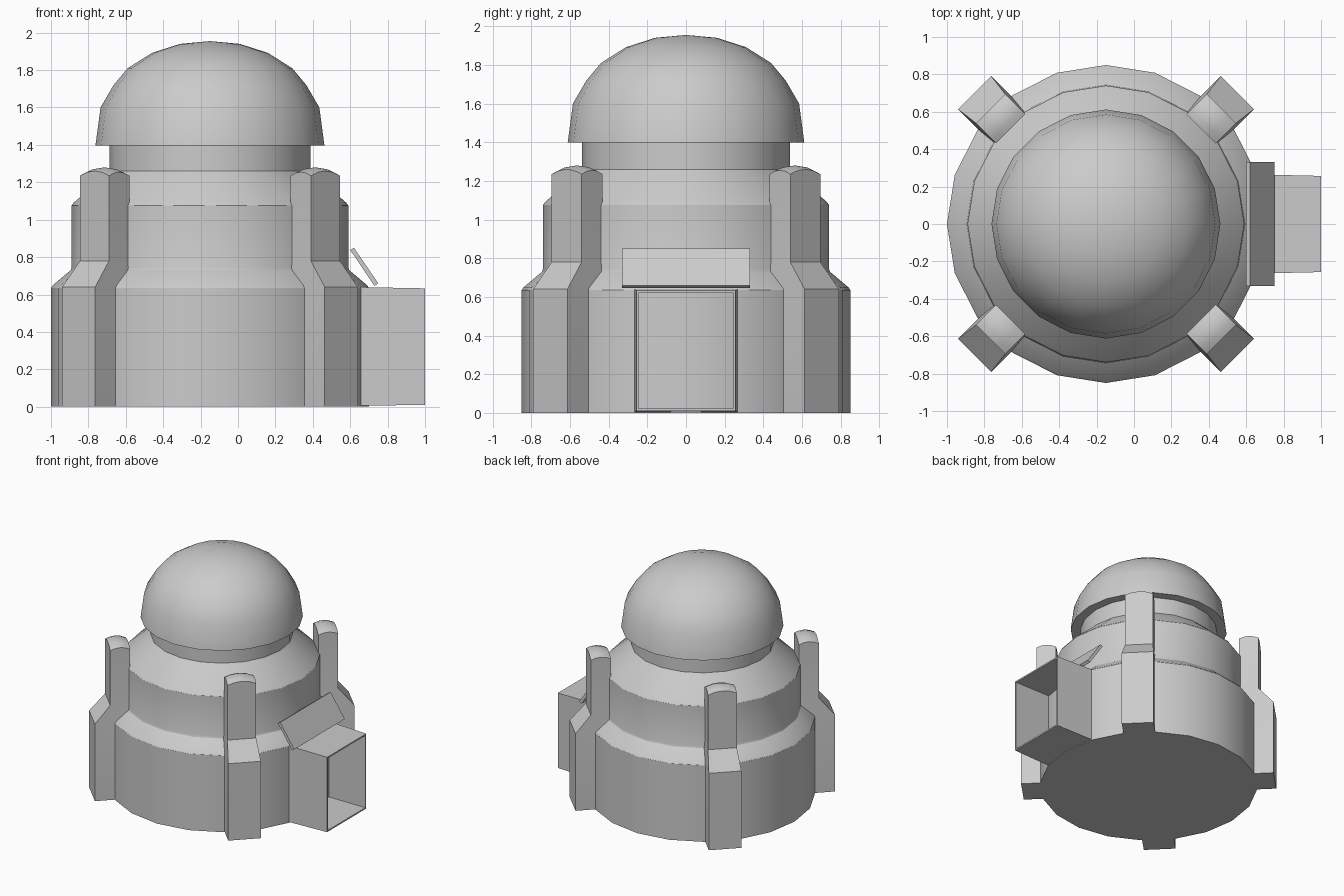
import bpy, bmesh
from math import radians, cos, sin, tau
from mathutils import Matrix

if "Cube" in bpy.data.objects:
    bpy.data.objects.remove(bpy.data.objects["Cube"])

CX = -0.15  # tower axis


def finish(name, bm, angle=30):
    bmesh.ops.recalc_face_normals(bm, faces=bm.faces[:])
    me = bpy.data.meshes.new(name)
    bm.to_mesh(me)
    bm.free()
    ob = bpy.data.objects.new(name, me)
    bpy.context.collection.objects.link(ob)
    bpy.ops.object.select_all(action='DESELECT')
    ob.select_set(True)
    bpy.context.view_layer.objects.active = ob
    bpy.ops.object.shade_smooth_by_angle(angle=radians(angle))
    return ob


def lathe(name, profile, sides=20, angle=30):
    """Revolve (radius, z) points around the tower axis, closing both ends."""
    bm = bmesh.new()
    rings = []
    for r, z in profile:
        if r == 0:
            rings.append([bm.verts.new((CX, 0, z))] * sides)
        else:
            rings.append([bm.verts.new((CX + r * cos(tau * i / sides), r * sin(tau * i / sides), z))
                          for i in range(sides)])
    for a, b in zip(rings, rings[1:]):
        for i in range(sides):
            j = (i + 1) % sides
            loop = list(dict.fromkeys((a[i], a[j], b[j], b[i])))
            bm.faces.new(loop)
    for ring in (rings[0], rings[-1]):
        if ring[0] is not ring[1]:
            bm.faces.new(ring)
    return finish(name, bm, angle)


def extrude_y(name, outline, half):
    """Extrude an (x, z) outline symmetrically along y."""
    bm = bmesh.new()
    face = bm.faces.new([bm.verts.new((x, -half, z)) for x, z in outline])
    ext = bmesh.ops.extrude_face_region(bm, geom=[face])
    bmesh.ops.translate(bm, vec=(0, 2 * half, 0),
                        verts=[g for g in ext['geom'] if isinstance(g, bmesh.types.BMVert)])
    return finish(name, bm)


def buttress(name, angle):
    """Stepped column with a softly domed cap, built in (u, v, level) space."""
    levels = [(1.235, 0.873, 0.11), (0.78, 0.873, 0.11), (0.64, 0.993, 0.125), (0, 0.993, 0.125)]
    inner = 0.72
    bm = bmesh.new()
    bmesh.ops.create_grid(bm, x_segments=4, y_segments=4, size=1)
    edges = [e for e in bm.edges if e.is_boundary]
    for _ in levels[1:]:
        new = bmesh.ops.extrude_edge_only(bm, edges=edges)['geom']
        bmesh.ops.translate(bm, vec=(0, 0, 1), verts=[g for g in new if isinstance(g, bmesh.types.BMVert)])
        edges = [g for g in new if isinstance(g, bmesh.types.BMEdge)
                 and all(v.co.z > 0.5 for v in g.verts) and g.is_boundary]
    bmesh.ops.holes_fill(bm, edges=edges, sides=0)
    for v in bm.verts:
        u, w, lev = v.co
        z, outer, half = levels[round(lev)]
        if round(lev) == 0:
            z += 0.02 * (1 - u * u) + 0.025 * (1 - w * w)
        v.co = (inner + (outer - inner) * (u + 1) / 2, half * w, z)
    bm.transform(Matrix.Translation((CX, 0, 0)) @ Matrix.Rotation(angle, 4, 'Z'))
    return finish(name, bm)


# Stepped round tower with neck
lathe("tower_body", [(0.85, 0), (0.85, 0.635), (0.84, 0.65), (0.745, 0.73), (0.74, 0.745),
                     (0.74, 1.075), (0.73, 1.09), (0.55, 1.245), (0.537, 1.26), (0.537, 1.41)])

# Overhanging dome roof
lathe("dome_roof", [(0.612, 1.398), (0.585, 1.60), (0.515, 1.72), (0.44, 1.81),
                    (0.31, 1.892), (0.16, 1.94), (0, 1.955)], angle=40)

# Four diagonal buttresses
for i in range(4):
    buttress(f"buttress_{i + 1}", radians(45 + 90 * i))

# Hollow entrance tunnel, open at the outer end
bm = bmesh.new()
x0, x1, t = 0.62, 1.0, 0.012


def frame(x, half, z0, z1):
    return [bm.verts.new((x, y, z)) for y, z in ((-half, z0), (half, z0), (half, z1), (-half, z1))]


loops = [frame(x0, 0.266, 0.005, 0.64), frame(x1, 0.257, 0.01, 0.633),
         frame(x1, 0.257 - t, 0.01 + t, 0.633 - t), frame(x0, 0.266 - t, 0.005 + t, 0.64 - t)]
for a, b in zip(loops, loops[1:] + loops[:1]):
    for i in range(4):
        j = (i + 1) % 4
        bm.faces.new((a[i], a[j], b[j], b[i]))
finish("entrance_tunnel", bm)

# Sloping canopy plate above the entrance
extrude_y("entrance_canopy", [(0.60, 0.838), (0.62, 0.85), (0.75, 0.66), (0.73, 0.645)], 0.332)
